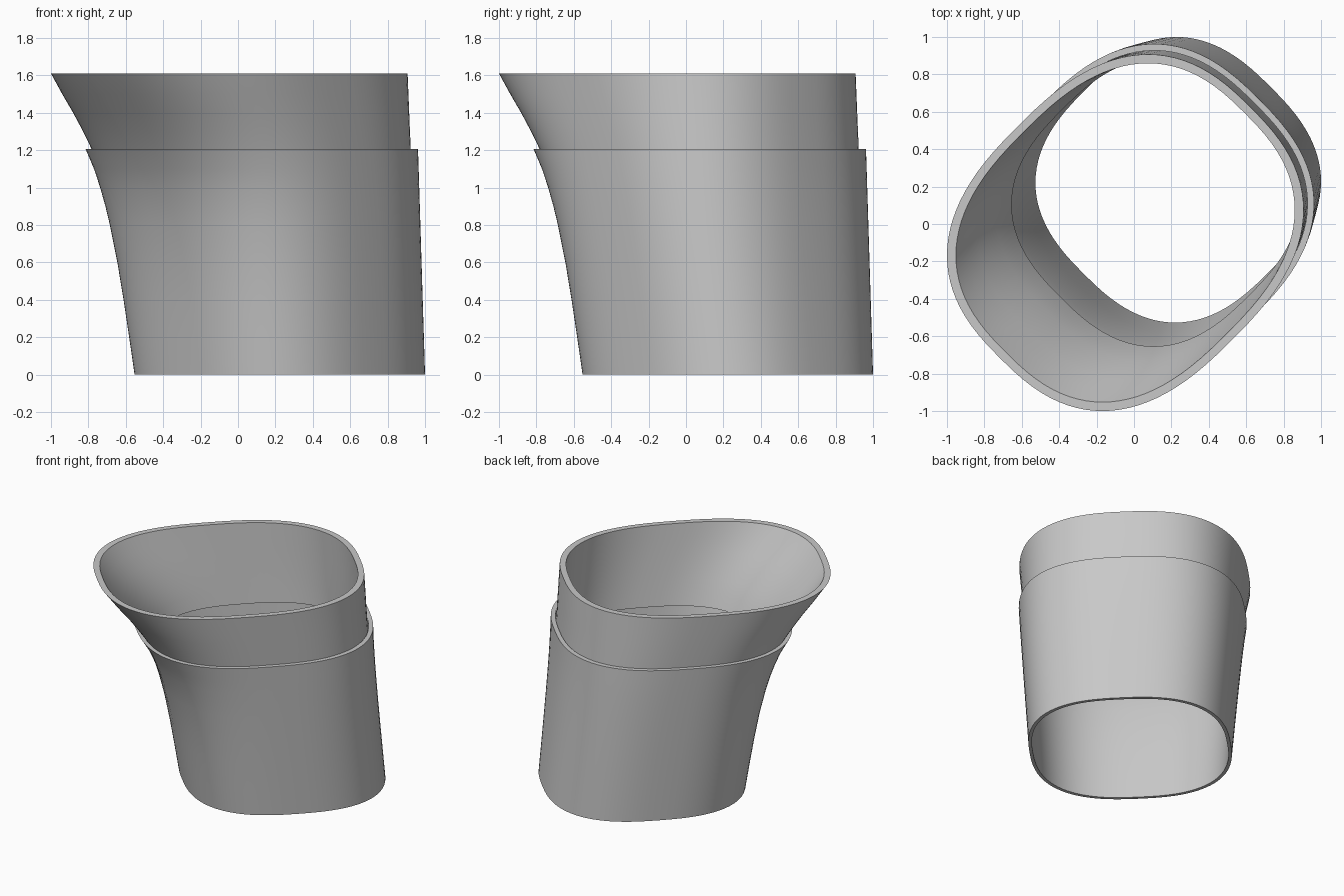
import bpy, bmesh, math

if "Cube" in bpy.data.objects:
    bpy.data.objects.remove(bpy.data.objects["Cube"])

SEGS = 96
POWER = 2.6  # roundness of the squircle cross-section
R2 = math.sqrt(2)

grey = bpy.data.materials.new("grey")
grey.diffuse_color = (0.58, 0.58, 0.58, 1)
grey.use_nodes = True
grey.node_tree.nodes["Principled BSDF"].inputs["Base Color"].default_value = grey.diffuse_color


def ring(bm, z, lo, hi, b, inset):
    """Squircle turned 45 degrees, spanning lo..hi in x and y."""
    p = POWER / (POWER - 1)
    centre = (lo + hi) / R2
    a = (((hi - lo) / R2) ** p - b ** p) ** (1 / p) - inset
    b -= inset
    verts = []
    for i in range(SEGS):
        t = 2 * math.pi * i / SEGS
        c, s = math.cos(t), math.sin(t)
        u = centre + a * math.copysign(abs(c) ** (2 / POWER), c)
        v = b * math.copysign(abs(s) ** (2 / POWER), s)
        verts.append(bm.verts.new(((u + v) / R2, (u - v) / R2, z)))
    return verts


def tube(name, levels):
    """Walled tube; levels hold z, low x, high x, half breadth, wall."""
    bm = bmesh.new()
    rings = [ring(bm, *l[:4], 0) for l in levels]
    rings += [ring(bm, *l) for l in reversed(levels)]
    for k, low in enumerate(rings):
        high = rings[(k + 1) % len(rings)]
        for i in range(SEGS):
            j = (i + 1) % SEGS
            bm.faces.new((low[i], low[j], high[j], high[i]))
    bmesh.ops.recalc_face_normals(bm, faces=bm.faces)
    mesh = bpy.data.meshes.new(name)
    bm.to_mesh(mesh)
    bm.free()
    mesh.materials.append(grey)
    ob = bpy.data.objects.new(name, mesh)
    bpy.context.collection.objects.link(ob)
    bpy.ops.object.select_all(action='DESELECT')
    ob.select_set(True)
    bpy.context.view_layer.objects.active = ob
    bpy.ops.object.shade_smooth_by_angle(angle=math.radians(30))


# Lower body, flaring toward the front left corner
body = [(0, -.553), (.2, -.582), (.4, -.612), (.6, -.645), (.8, -.685),
        (.9, -.709), (1.0, -.737), (1.1, -.77), (1.205, -.815)]
tube("lower_body", [(z, lo, 1 - .031 * z, .715 + .071 * z, .024 + .007 * z)
                    for z, lo in body])

# Upper sleeve, seated inside the body
sleeve = [(1.0, -.702), (1.1, -.737), (1.2, -.78), (1.3, -.829),
          (1.4, -.882), (1.5, -.94), (1.61, -1.0)]
tube("upper_sleeve", [(z, lo, .924 - .042 * (z - 1.2), .768 + .1 * (z - 1.2), .044)
                      for z, lo in sleeve])
